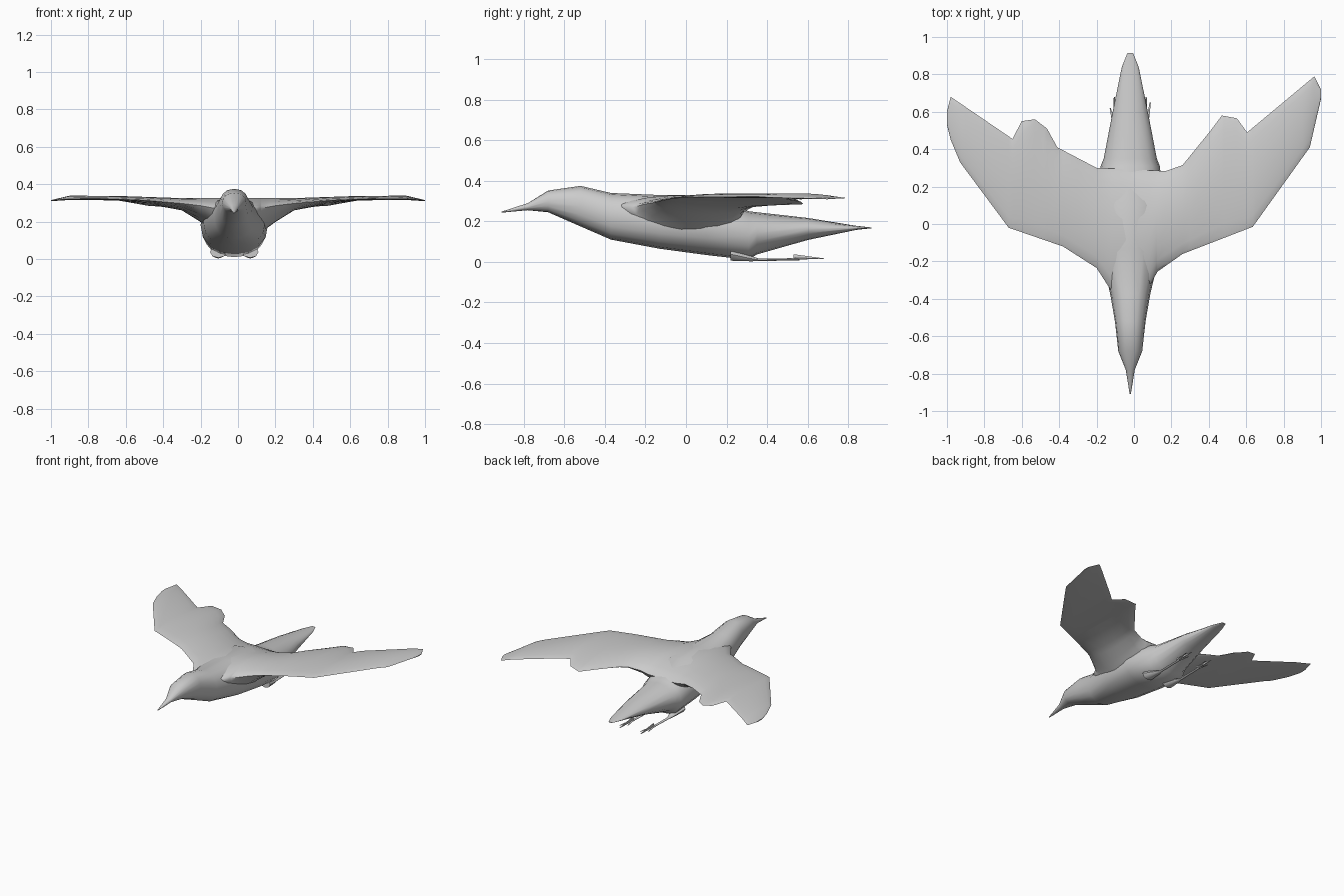
import bpy, math

if "Cube" in bpy.data.objects:
    bpy.data.objects.remove(bpy.data.objects["Cube"])

grey = bpy.data.materials.new("plain grey")
grey.diffuse_color = (0.6, 0.6, 0.6, 1)
grey.use_nodes = True
grey.node_tree.nodes["Principled BSDF"].inputs["Base Color"].default_value = grey.diffuse_color
CX = -0.02  # body centre line


def loft(name, rings, angle=60):
    """Skin a list of equal-length closed rings and cap both ends."""
    n = len(rings[0])
    verts = [p for r in rings for p in r]
    faces = [(i * n + j, i * n + (j + 1) % n, (i + 1) * n + (j + 1) % n, (i + 1) * n + j)
             for i in range(len(rings) - 1) for j in range(n)]
    faces += [tuple(reversed(range(n))), tuple(range(len(verts) - n, len(verts)))]
    me = bpy.data.meshes.new(name)
    me.from_pydata(verts, [], faces)
    me.materials.append(grey)
    ob = bpy.data.objects.new(name, me)
    bpy.context.collection.objects.link(ob)
    bpy.ops.object.select_all(action='DESELECT')
    ob.select_set(True)
    bpy.context.view_layer.objects.active = ob
    bpy.ops.object.mode_set(mode='EDIT')
    bpy.ops.mesh.select_all(action='SELECT')
    bpy.ops.mesh.normals_make_consistent(inside=False)
    bpy.ops.object.mode_set(mode='OBJECT')
    bpy.ops.object.shade_smooth_by_angle(angle=math.radians(angle))


def sample(rows, x):
    """Read the remaining columns of a row table at x, by straight interpolation."""
    for a, b in zip(rows, rows[1:]):
        if x <= b[0]:
            t = max(0, (x - a[0]) / (b[0] - a[0]))
            return [p + (q - p) * t for p, q in zip(a[1:], b[1:])]
    return list(rows[-1][1:])


def oval(y, w, top, bottom, cx=CX, n=16, power=2.0):
    """Rounded cross-section standing across the body."""
    pts = []
    for k in range(n):
        c, s = math.cos(math.tau * k / n), math.sin(math.tau * k / n)
        pts.append((cx + w * math.copysign(abs(c) ** (2 / power), c), y,
                    (top + bottom) / 2 + (top - bottom) / 2 * math.copysign(abs(s) ** (2 / power), s)))
    return pts


# body from beak tip to tail tip: y, half width, top, bottom
body = [(-0.91, 0.003, 0.248, 0.243), (-0.78, 0.024, 0.29, 0.255),
        (-0.68, 0.064, 0.352, 0.245), (-0.52, 0.082, 0.375, 0.175),
        (-0.37, 0.108, 0.34, 0.11), (-0.13, 0.165, 0.33, 0.065),
        (0.10, 0.18, 0.33, 0.034), (0.31, 0.158, 0.25, 0.01),
        (0.35, 0.142, 0.245, 0.037), (0.60, 0.094, 0.217, 0.108),
        (0.84, 0.045, 0.178, 0.158), (0.915, 0.015, 0.17, 0.166)]
loft("body_and_tail", [oval(*s, power=2.3 if -0.7 < s[0] < 0.33 else 2) for s in body])

# wing outline seen from above: x, y
leading = [(-1, 0.53), (-0.98, 0.45), (-0.93, 0.33), (-0.67, -0.02), (-0.38, -0.12), (-0.2, -0.235),
           (-0.12, -0.36), (0.08, -0.34), (0.125, -0.255), (0.26, -0.16), (0.635, -0.015),
           (0.94, 0.41), (1, 0.67)]
trailing = [(-1, 0.6), (-0.98, 0.68), (-0.65, 0.455), (-0.6, 0.55), (-0.53, 0.56), (-0.465, 0.51),
            (-0.41, 0.41), (-0.2, 0.3), (0.17, 0.283), (0.26, 0.315), (0.41, 0.5), (0.47, 0.58),
            (0.55, 0.565), (0.605, 0.49), (0.965, 0.79), (1, 0.72)]
# wing thickness: distance from centre, front z, back z, rise above, depth below
thickness = [(0, 0.27, 0.25, 0.06, 0.14), (0.12, 0.27, 0.25, 0.06, 0.13),
             (0.2, 0.285, 0.265, 0.042, 0.085), (0.3, 0.297, 0.283, 0.03, 0.035),
             (0.48, 0.312, 0.285, 0.022, 0.013), (0.65, 0.32, 0.316, 0.018, 0.006),
             (0.9, 0.322, 0.32, 0.017, 0.006), (1, 0.312, 0.312, 0.003, 0.003)]


def wing_section(x, n=9):
    """Lens-shaped slice from leading to trailing edge."""
    yf, yb = sample(leading, x)[0], sample(trailing, x)[0]
    zf, zb, rise, depth = sample(thickness, abs(x))

    def point(u, h):
        bulge = max(0, math.sin(math.pi * u)) ** 0.6
        return (x, yf + (yb - yf) * u, zf + (zb - zf) * u ** 3 + h * bulge)
    us = [(1 - math.cos(math.pi * k / n)) / 2 for k in range(n + 1)]
    return [point(u, rise) for u in us] + [point(u, -depth) for u in us[-2:0:-1]]


stations = {p[0] for p in leading + trailing}
stations |= {s * row[0] for row in thickness for s in (-1, 1)}
loft("wings", [wing_section(x) for x in sorted(stations)])

# trailing legs with a raised heel and split toes
for side, label in ((-1, "left"), (1, "right")):
    x = CX + side * 0.085
    leg = [(0.22, 0.045, 0.07, 0.006), (0.32, 0.022, 0.03, 0.003),
           (0.36, 0.01, 0.016, 0.004), (0.56, 0.008, 0.019, 0.008)]
    loft(label + "_leg", [oval(*s, cx=x, n=8) for s in leg])
    for k, tip in ((-1, 0.62), (0, 0.68), (1, 0.65)):
        heel = 0.04 if k == 0 else 0.022
        loft(f"{label}_toe_{k + 2}", [oval(0.53, 0.006, heel, 0.01, x, 6),
                                      oval(0.57, 0.007, heel * 0.85, 0.012, x + 0.01 * k, 6),
                                      oval(tip, 0.003, 0.018, 0.014, x + 0.022 * k, 6)])
